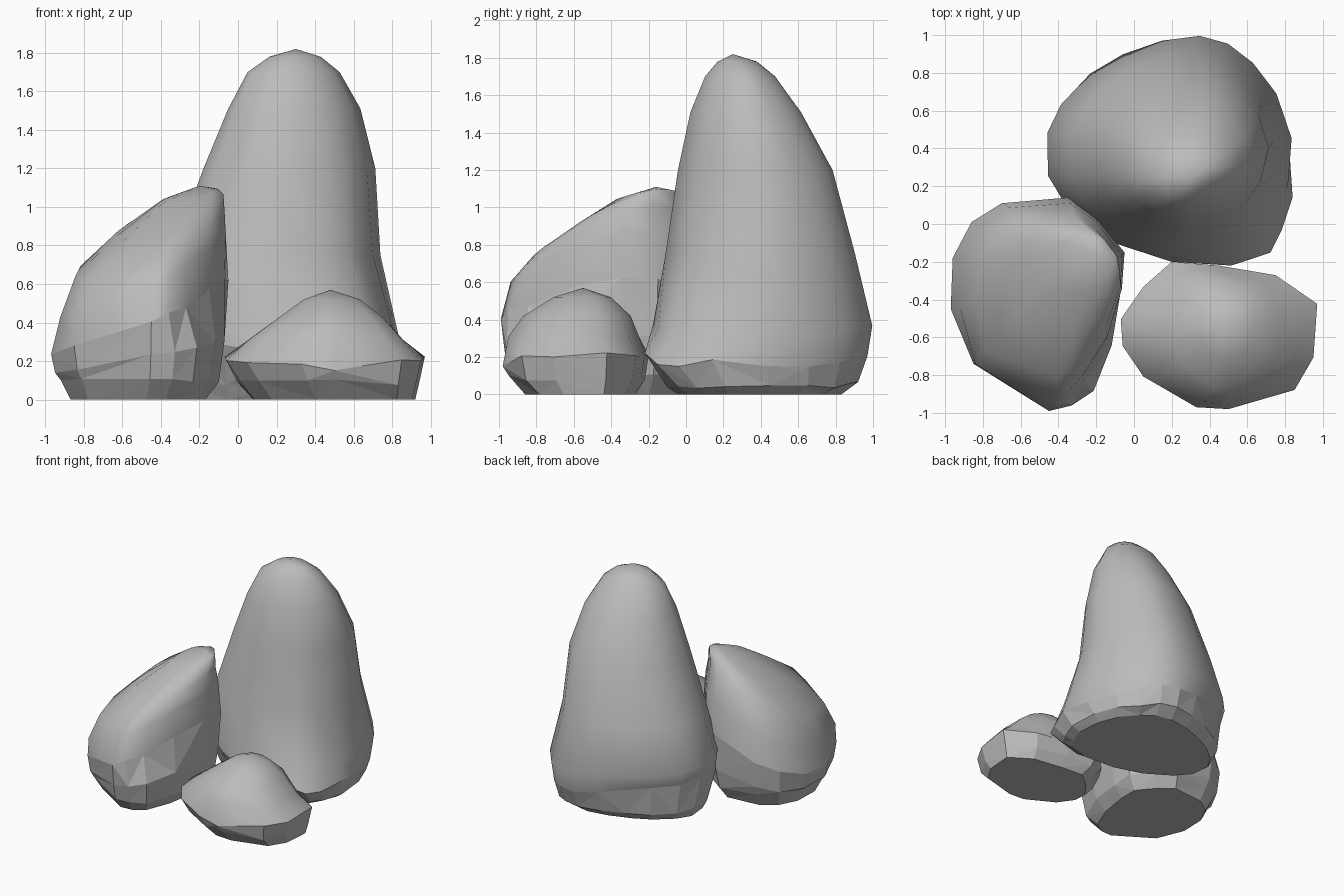
import bpy
import bmesh
import random
from mathutils import Vector

random.seed(4)

default_cube = bpy.data.objects.get("Cube")
if default_cube:
    bpy.data.objects.remove(default_cube, do_unlink=True)

# One grey stone colour
stone = bpy.data.materials.new("stone_grey")
stone.use_nodes = True
stone_colour = (0.5, 0.5, 0.5, 1.0)
stone.diffuse_color = stone_colour
stone.node_tree.nodes["Principled BSDF"].inputs["Base Color"].default_value = stone_colour


def fit_ring(bm, outline, level, roundness, fullness, jitter):
    """Fit the plan outline into a level's bounds, eased to an oval and tilted.
    Fullness swells the front right shoulder and trims the front left one."""
    z, x_min, x_max, y_min, y_max, tilt_x, tilt_y = level
    xs = [p[0] for p in outline]
    ys = [p[1] for p in outline]
    middle = Vector((max(xs) + min(xs), max(ys) + min(ys))) / 2
    half_x, half_y = (x_max - x_min) / 2, (y_max - y_min) / 2
    ring = []
    for px, py in outline:
        unit = Vector(((px - middle.x) * 2 / (max(xs) - min(xs)),
                       (py - middle.y) * 2 / (max(ys) - min(ys))))
        unit = unit.lerp(unit.normalized(), roundness)
        unit *= 1 + 2 * fullness * roundness * unit.x * min(0, unit.y)
        dx, dy = unit.x * half_x, unit.y * half_y
        lift = tilt_x * dx + tilt_y * dy + random.uniform(-jitter, jitter)
        ring.append(bm.verts.new((x_min + half_x + dx, y_min + half_y + dy, z + lift)))
    return ring


def build_rock(name, base_outline, crown_outline, levels, apex,
               seam=2, fullness=0.0, jitter=0.03):
    """Loft a rock: chipped flat faces below the seam, a smooth crown above."""
    bm = bmesh.new()
    rings = []
    for i, level in enumerate(levels):
        outline = crown_outline if i >= seam else base_outline
        roundness = (max(0, i - seam) / (len(levels) - seam)) ** 0.7
        amount = jitter if i == seam else jitter / 2 if 0 < i < seam else 0
        rings.append(fit_ring(bm, outline, level, roundness, fullness, amount))
    count = len(base_outline)
    bm.faces.new(rings[0][::-1])

    for i in range(len(rings) - 1):
        low, high = rings[i], rings[i + 1]
        for a in range(count):
            b = (a + 1) % count
            if i >= seam:
                bm.faces.new((low[a], low[b], high[b], high[a])).smooth = True
            elif a % 2:
                bm.faces.new((low[a], low[b], high[b]))
                bm.faces.new((low[a], high[b], high[a]))
            else:
                bm.faces.new((low[a], low[b], high[a]))
                bm.faces.new((low[b], high[b], high[a]))

    # Rounded tip
    tip = bm.verts.new(Vector(apex))
    for a in range(count):
        bm.faces.new((rings[-1][a], rings[-1][(a + 1) % count], tip)).smooth = True

    # Keep the break between base and crown crisp
    bmesh.ops.recalc_face_normals(bm, faces=bm.faces)
    for edge in bm.edges:
        if not all(face.smooth for face in edge.link_faces):
            edge.smooth = False

    mesh = bpy.data.meshes.new(name)
    bm.to_mesh(mesh)
    bm.free()
    mesh.materials.append(stone)
    rock = bpy.data.objects.new(name, mesh)
    bpy.context.collection.objects.link(rock)


# Tall rock at the back
tall_outline = [
    (-.46, .47), (-.38, .62), (-.22, .78), (-.05, .88), (.15, .96), (.35, 1),
    (.5, .96), (.63, .85), (.75, .68), (.83, .44), (.85, .15), (.79, -.03),
    (.73, -.15), (.52, -.22), (.2, -.2), (-.08, -.1), (-.32, .08), (-.44, .24),
]
tall_levels = [
    (0, -.37, .74, -.04, .83, 0, 0),
    (.06, -.41, .8, -.1, .92, -.03, 0),
    (.24, -.45, .84, -.22, .97, -.12, -.02),
    (.38, -.46, .85, -.19, 1, -.08, 0),
    (.75, -.34, .75, -.12, .91, 0, 0),
    (1.2, -.17, .72, -.05, .79, 0, 0),
    (1.51, -.04, .64, .02, .62, 0, 0),
    (1.7, .06, .53, .1, .48, 0, 0),
    (1.78, .17, .43, .17, .38, 0, 0),
]
build_rock("tall_rock", tall_outline, tall_outline, tall_levels, (.3, .25, 1.82),
           fullness=.2)

# Leaning rock with a sloping crown, cut back at its front left
leaning_base = [
    (-.7, .11), (-.35, .14), (-.2, .03), (-.05, -.15), (-.05, -.35),
    (-.1, -.65), (-.2, -.9), (-.32, -.98), (-.45, -.99), (-.85, -.74),
    (-.97, -.45), (-.96, -.18), (-.86, .01),
]
leaning_crown = [
    (-.7, .11), (-.35, .14), (-.2, .03), (-.05, -.15), (-.07, -.35),
    (-.15, -.62), (-.27, -.84), (-.36, -.95), (-.45, -.99), (-.85, -.74),
    (-.97, -.45), (-.96, -.18), (-.86, .01),
]
leaning_levels = [
    (0, -.87, -.17, -.85, .03, 0, 0),
    (.1, -.92, -.1, -.94, .09, 0, 0),
    (.22, -.95, -.07, -.97, .12, .2, 0),
    (.43, -.97, -.05, -.99, .14, .4, .08),
    (.64, -.92, -.05, -.95, .12, .48, .12),
    (.81, -.84, -.06, -.83, .06, .42, .2),
    (.95, -.64, -.07, -.61, 0, .38, .22),
    (1.06, -.4, -.1, -.38, -.05, .2, .12),
]
build_rock("leaning_rock", leaning_base, leaning_crown, leaning_levels,
           (-.2, -.16, 1.11), seam=3, fullness=.25, jitter=.02)

# Small rock at the front
small_outline = [
    (-.07, -.5), (.05, -.33), (.2, -.2), (.45, -.22), (.75, -.27),
    (.97, -.42), (.95, -.7), (.85, -.87), (.5, -.97), (.33, -.96),
    (.05, -.8), (-.06, -.64),
]
small_levels = [
    (0, .08, .92, -.86, -.27, 0, 0),
    (.09, 0, .94, -.95, -.22, 0, 0),
    (.19, -.07, .97, -.98, -.2, 0, .04),
    (.31, .05, .87, -.95, -.24, 0, 0),
    (.42, .2, .77, -.87, -.29, 0, 0),
    (.52, .34, .64, -.71, -.4, 0, 0),
]
build_rock("small_rock", small_outline, small_outline, small_levels, (.48, -.55, .57))
